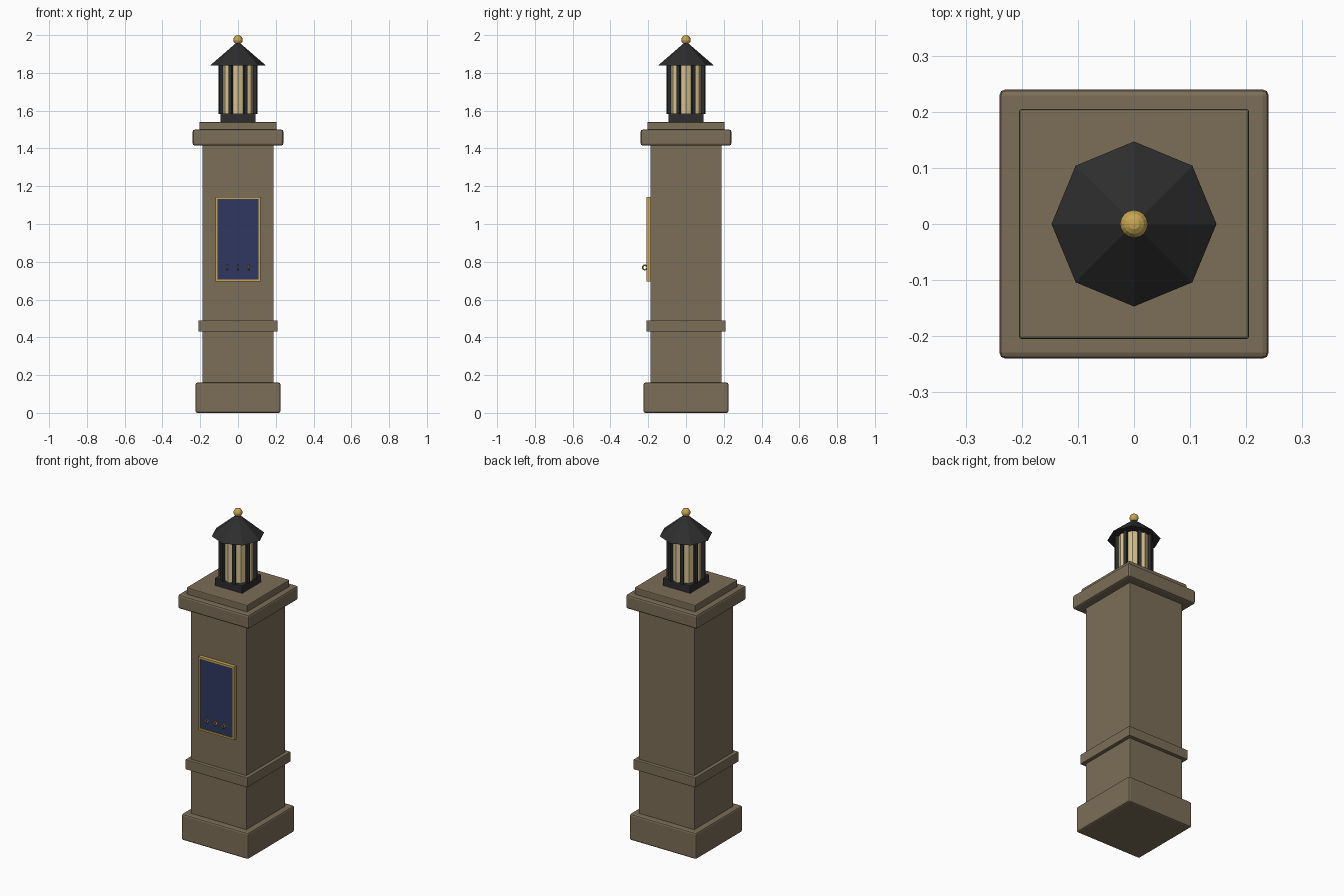
import bpy, bmesh
from math import cos, sin, pi
from mathutils import Matrix, Vector

default = bpy.data.objects.get("Cube")
if default:
    bpy.data.objects.remove(default, do_unlink=True)


def material(name, rgb):
    m = bpy.data.materials.new(name)
    m.use_nodes = True
    m.diffuse_color = (*rgb, 1)
    m.node_tree.nodes["Principled BSDF"].inputs["Base Color"].default_value = (*rgb, 1)
    return m


stone = material("brown_stone", (0.20, 0.155, 0.098))
iron = material("black_iron", (0.027, 0.027, 0.028))
glass = material("warm_glass", (0.68, 0.53, 0.28))
gold = material("gold", (0.58, 0.38, 0.09))
blue = material("navy_blue", (0.028, 0.038, 0.12))


def finish(name, bm, *mats):
    mesh = bpy.data.meshes.new(name)
    bm.to_mesh(mesh)
    bm.free()
    for m in mats:
        mesh.materials.append(m)
    ob = bpy.data.objects.new(name, mesh)
    bpy.context.collection.objects.link(ob)
    return ob


def add_box(bm, size, centre, turn=0):
    mat = Matrix.Translation(centre) @ Matrix.Rotation(turn, 4, 'Z') @ Matrix.Diagonal((*size, 1))
    return bmesh.ops.create_cube(bm, size=1, matrix=mat)


def square_block(name, half, z0, z1, bevel, mat):
    bm = bmesh.new()
    add_box(bm, (half * 2, half * 2, z1 - z0), (0, 0, (z0 + z1) / 2))
    ob = finish(name, bm, mat)
    if bevel:
        mod = ob.modifiers.new("soft_edges", 'BEVEL')
        mod.width = bevel
        mod.segments = 2
    return ob


def octagon(name, r0, r1, z0, z1, mat):
    bm = bmesh.new()
    bmesh.ops.create_cone(bm, cap_ends=True, segments=8, radius1=r0, radius2=r1, depth=z1 - z0,
                          matrix=Matrix.Translation((0, 0, (z0 + z1) / 2)))
    return finish(name, bm, mat)


# Stone pillar
square_block("plinth", 0.225, 0, 0.16, 0.01, stone)
square_block("shaft", 0.188, 0.15, 1.43, 0.004, stone)
square_block("band", 0.21, 0.43, 0.49, 0.004, stone)
square_block("cap", 0.24, 1.415, 1.5, 0.011, stone)
square_block("cap_step", 0.205, 1.495, 1.54, 0.005, stone)

# Lantern
square_block("lantern_base", 0.093, 1.535, 1.585, 0.004, iron)
octagon("lantern_glass", 0.096, 0.096, 1.585, 1.84, glass)
octagon("lantern_roof", 0.147, 0.002, 1.84, 1.965, iron)

bm = bmesh.new()
for i in range(8):
    a = (i + 0.5) * pi / 4
    add_box(bm, (0.018, 0.018, 0.258), (0.1 * cos(a), 0.1 * sin(a), 1.712), a)
finish("lantern_posts", bm, iron)

bm = bmesh.new()
bmesh.ops.create_uvsphere(bm, u_segments=16, v_segments=8, radius=0.025,
                          matrix=Matrix.Translation((0, 0, 1.975)))
finish("finial", bm, gold)

# Plaque: gold slab with an inset, slightly sunken blue panel
bm = bmesh.new()
add_box(bm, (0.24, 0.025, 0.446), (0, -0.1975, 0.919))
bm.normal_update()
front = min(bm.faces, key=lambda f: f.calc_center_median().y)
bmesh.ops.inset_region(bm, faces=[front], thickness=0.015, depth=0)
bmesh.ops.inset_region(bm, faces=[front], thickness=0.0005, depth=-0.004)
front.material_index = 1
finish("plaque", bm, gold, blue)

# Three small rings standing out from the plaque
for label, x in (("right", -0.057), ("middle", 0), ("left", 0.057)):
    bpy.ops.mesh.primitive_torus_add(major_segments=12, minor_segments=6, major_radius=0.012,
                                     minor_radius=0.004, location=(x, -0.218, 0.77),
                                     rotation=(0, pi / 2, 0))
    ring = bpy.context.object
    ring.name = label + "_hook_ring"
    ring.data.materials.append(gold)
